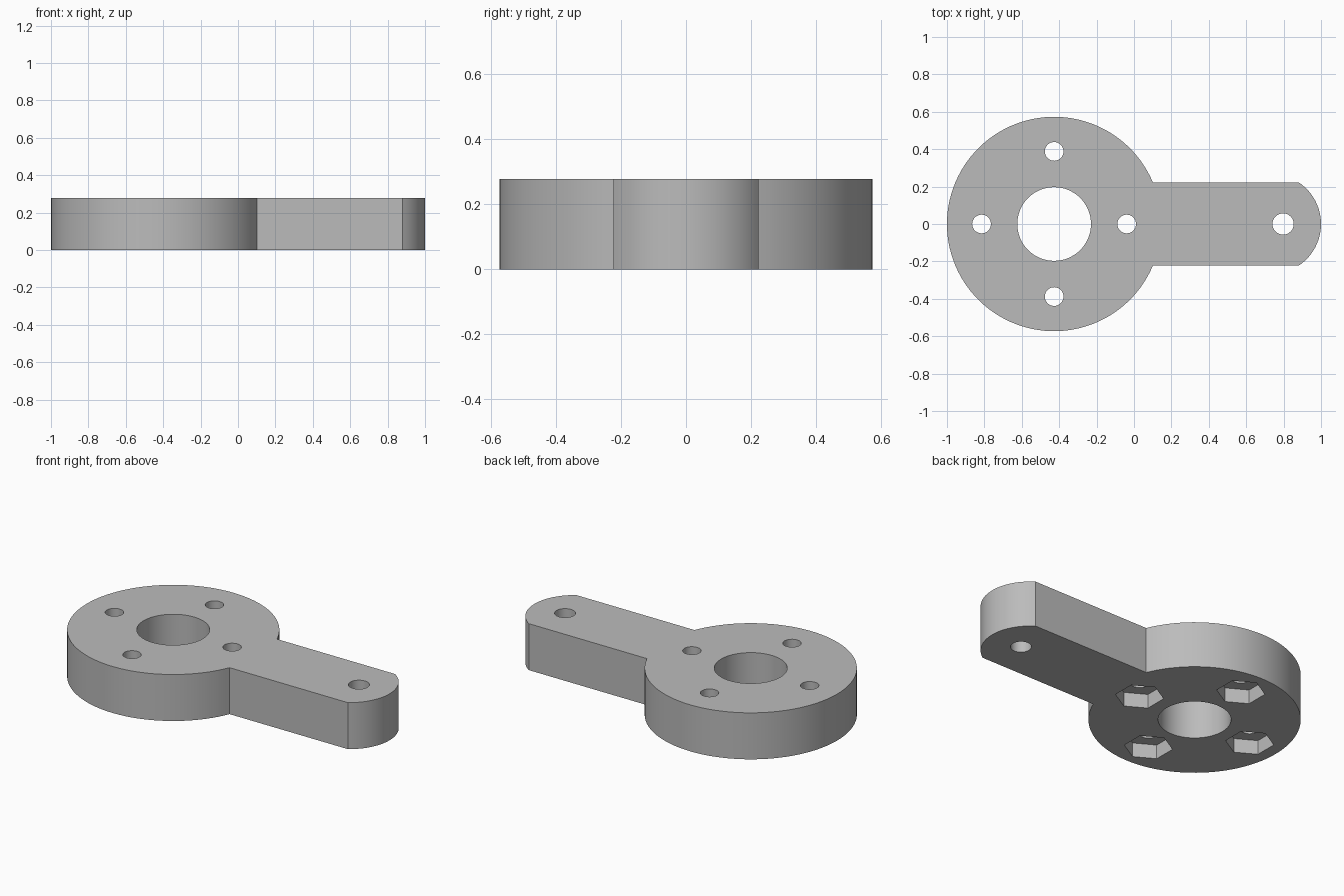
import bpy
import bmesh
from math import asin, cos, sin, pi, radians

HEIGHT = 0.277
HUB_X, HUB_R = -0.427, 0.573
ARM_HALF = 0.223
TIP_X, TIP_R = 0.733, 0.267
BOLT_CIRCLE = 0.388
NUT_DEPTH = 0.085

if "Cube" in bpy.data.objects:
    bpy.data.objects.remove(bpy.data.objects["Cube"], do_unlink=True)

grey = bpy.data.materials.new("plain grey")
grey.use_nodes = True
grey.diffuse_color = (0.5, 0.5, 0.5, 1)
grey.node_tree.nodes["Principled BSDF"].inputs["Base Color"].default_value = (0.5, 0.5, 0.5, 1)


def arc(cx, radius, start, end, steps):
    """Points on an arc centred on the x axis."""
    angles = [start + (end - start) * i / steps for i in range(steps + 1)]
    return [(cx + radius * cos(a), radius * sin(a)) for a in angles]


def prism(name, outline, z0, z1):
    """Extrude a flat outline from z0 to z1."""
    bm = bmesh.new()
    base = bm.faces.new([bm.verts.new((x, y, z0)) for x, y in outline])
    top = bmesh.ops.extrude_face_region(bm, geom=[base])["geom"]
    bmesh.ops.translate(bm, vec=(0, 0, z1 - z0),
                        verts=[v for v in top if isinstance(v, bmesh.types.BMVert)])
    bmesh.ops.recalc_face_normals(bm, faces=bm.faces)
    mesh = bpy.data.meshes.new(name)
    bm.to_mesh(mesh)
    bm.free()
    mesh.materials.append(grey)
    obj = bpy.data.objects.new(name, mesh)
    bpy.context.collection.objects.link(obj)
    return obj


def cut(target, x, y, radius, sides, z1, turn=0.0):
    """Cut a round or polygonal hole from below up to z1."""
    ring = [(x + radius * cos(turn + 2 * pi * i / sides),
             y + radius * sin(turn + 2 * pi * i / sides)) for i in range(sides)]
    cutter = prism("hole_cutter", ring, -0.1, z1)
    cutter.hide_render = True
    mod = target.modifiers.new("hole", 'BOOLEAN')
    mod.operation = 'DIFFERENCE'
    mod.solver = 'EXACT'
    mod.object = cutter
    bpy.context.view_layer.objects.active = target
    bpy.ops.object.modifier_apply(modifier=mod.name)
    bpy.data.objects.remove(cutter, do_unlink=True)


# Round hub running into a straight arm with a curved tip
hub_angle = asin(ARM_HALF / HUB_R)
tip_angle = asin(ARM_HALF / TIP_R)
outline = (arc(HUB_X, HUB_R, hub_angle, 2 * pi - hub_angle, 96)
           + arc(TIP_X, TIP_R, -tip_angle, tip_angle, 24))
lever = prism("lever_arm", outline, 0, HEIGHT)

# Shaft bore and the hole at the arm's tip
cut(lever, HUB_X, 0, 0.197, 64, HEIGHT + 0.1)
cut(lever, 0.797, 0, 0.057, 32, HEIGHT + 0.1)

# Bolt holes with hexagonal nut pockets underneath
for i in range(4):
    x = HUB_X + BOLT_CIRCLE * cos(i * pi / 2)
    y = BOLT_CIRCLE * sin(i * pi / 2)
    cut(lever, x, y, 0.132, 6, NUT_DEPTH, pi / 2)
    cut(lever, x, y, 0.05, 32, HEIGHT + 0.1)

bpy.ops.object.select_all(action='DESELECT')
lever.select_set(True)
bpy.context.view_layer.objects.active = lever
bpy.ops.object.shade_smooth_by_angle(angle=radians(30))
